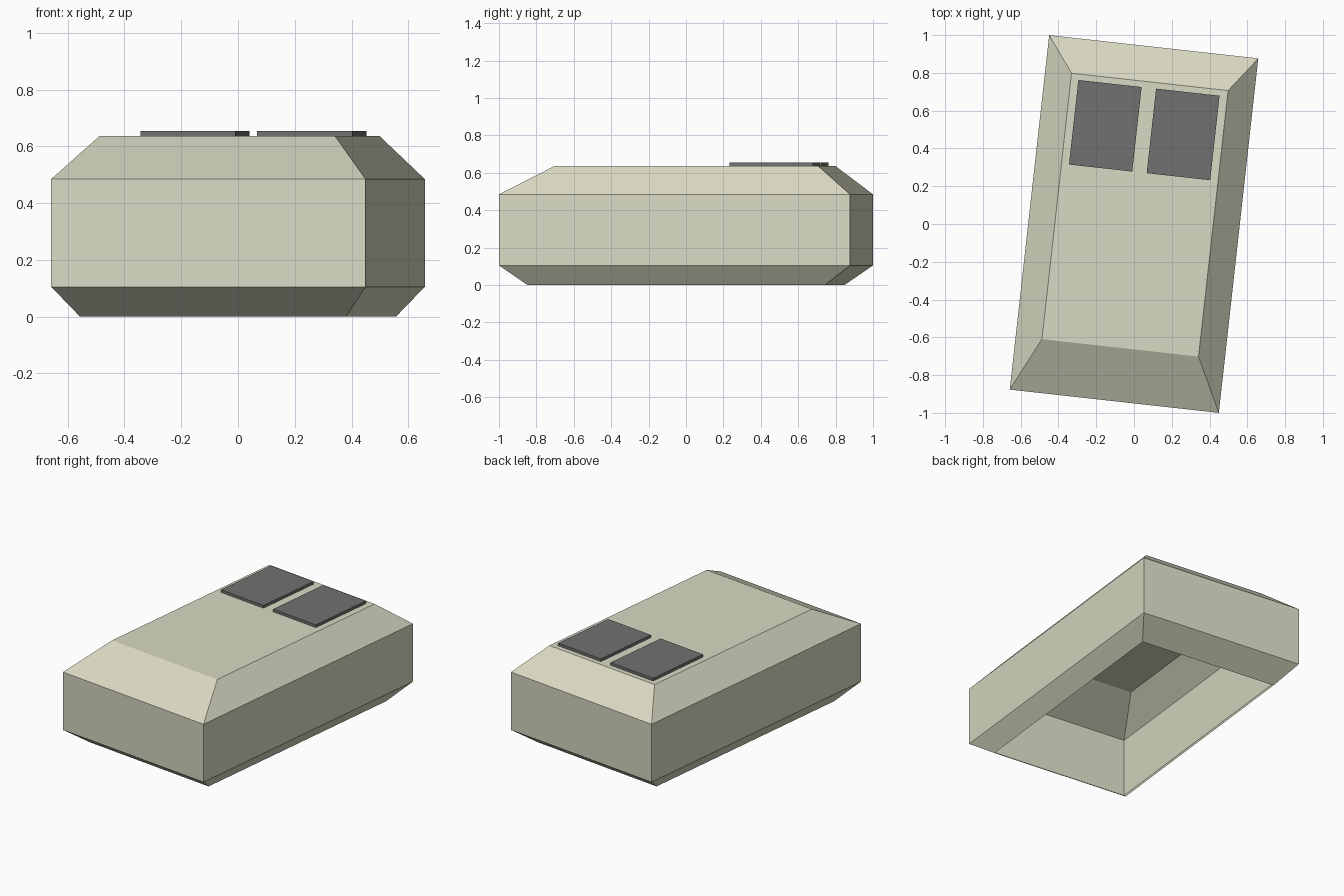
import bpy, bmesh, math

if "Cube" in bpy.data.objects:
    bpy.data.objects.remove(bpy.data.objects["Cube"])

TURN = math.radians(-6.35)  # whole model is turned slightly


def material(name, rgb):
    m = bpy.data.materials.new(name)
    m.diffuse_color = (*rgb, 1)
    m.use_nodes = True
    m.node_tree.nodes["Principled BSDF"].inputs["Base Color"].default_value = m.diffuse_color
    return m


def stacked_shell(name, rings, mat):
    """Loft rectangles (x0, x1, y0, y1, z) bottom to top; top capped, bottom open."""
    bm = bmesh.new()
    loops = [[bm.verts.new(p) for p in ((x0, y0, z), (x1, y0, z), (x1, y1, z), (x0, y1, z))]
             for x0, x1, y0, y1, z in rings]
    for lower, upper in zip(loops, loops[1:]):
        for i in range(4):
            j = (i + 1) % 4
            bm.faces.new((lower[i], lower[j], upper[j], upper[i]))
    bm.faces.new(loops[-1])
    mesh = bpy.data.meshes.new(name)
    bm.to_mesh(mesh)
    bm.free()
    mesh.materials.append(mat)
    ob = bpy.data.objects.new(name, mesh)
    ob.rotation_euler.z = TURN
    bpy.context.collection.objects.link(ob)
    return ob


cream = material("cream", (0.70, 0.70, 0.55))
grey = material("dark grey", (0.165, 0.165, 0.165))

# Hollow body: chamfered below and above, open underneath
stacked_shell("body", [
    (-0.471, 0.471, -0.80, 0.80, 0.0),
    (-0.557, 0.557, -0.944, 0.944, 0.105),
    (-0.557, 0.557, -0.944, 0.944, 0.485),
    (-0.417, 0.417, -0.66, 0.757, 0.637),
], cream)

# Two flat buttons near the back of the top
for name, x0, x1 in (("left_button", -0.377, -0.04), ("right_button", 0.037, 0.375)):
    stacked_shell(name, [(x0, x1, 0.275, 0.725, 0.637), (x0, x1, 0.275, 0.725, 0.655)], grey)
